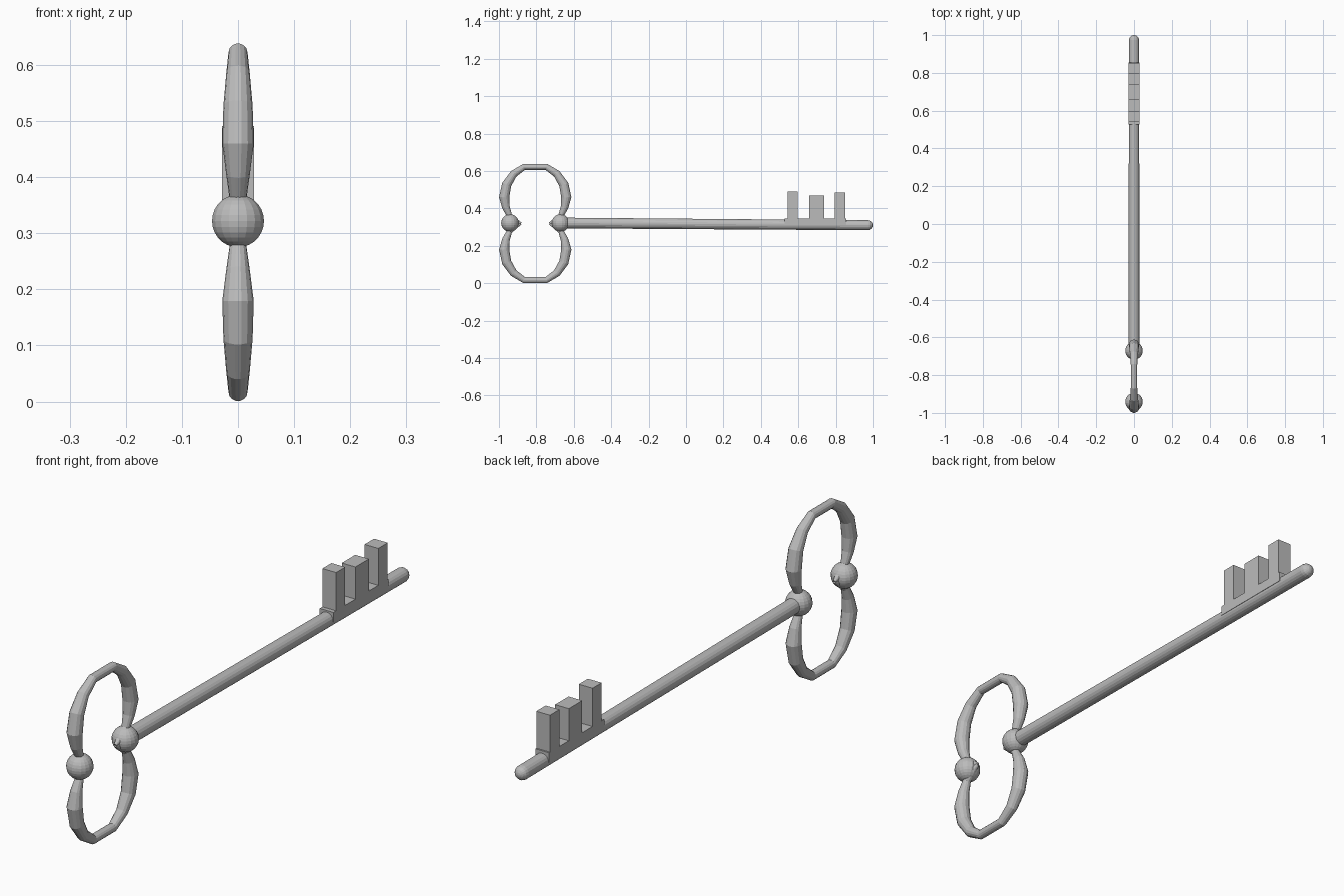
import bpy, bmesh, math
from mathutils import Vector

cube = bpy.data.objects.get("Cube")
if cube:
    bpy.data.objects.remove(cube, do_unlink=True)

metal = bpy.data.materials.new("grey_metal")
metal.use_nodes = True
GREY = (0.5, 0.5, 0.5, 1)
metal.diffuse_color = GREY
metal.node_tree.nodes["Principled BSDF"].inputs["Base Color"].default_value = GREY

MID_Y, MID_Z = -0.806, 0.3195      # centre of the bow


def finish(name, bm):
    bmesh.ops.recalc_face_normals(bm, faces=bm.faces)
    mesh = bpy.data.meshes.new(name)
    bm.to_mesh(mesh)
    bm.free()
    mesh.materials.append(metal)
    obj = bpy.data.objects.new(name, mesh)
    bpy.context.collection.objects.link(obj)
    return obj


def tube(name, path, sides):
    """Loft circles along (y, z, radius) stations lying in the x = 0 plane."""
    bm = bmesh.new()
    pts = [Vector((0, y, z)) for y, z, r in path]
    rings = []
    for i, (y, z, r) in enumerate(path):
        before = pts[max(i - 1, 0)]
        after = pts[min(i + 1, len(pts) - 1)]
        tangent = Vector((0, 0, 0))
        if before != pts[i]:
            tangent += (pts[i] - before).normalized()
        if after != pts[i]:
            tangent += (after - pts[i]).normalized()
        across = Vector((1, 0, 0))
        normal = tangent.normalized().cross(across)
        ring = []
        for k in range(sides):
            a = math.tau * k / sides
            ring.append(bm.verts.new(pts[i] + r * (math.cos(a) * across + math.sin(a) * normal)))
        rings.append(ring)
    for a, b in zip(rings, rings[1:]):
        for k in range(sides):
            n = (k + 1) % sides
            bm.faces.new((a[k], a[n], b[n], b[k]))
    bm.faces.new(rings[0])
    bm.faces.new(rings[-1])
    return finish(name, bm)


# Bow: two tapered loops, one above and one below the middle
half = [(0.076, 0.0, 0.006), (0.1, 0.012, 0.012), (0.137, 0.042, 0.015), (0.156, 0.085, 0.021)]
for angle, radius in ((0, 0.028), (23, 0.026), (46, 0.021), (69, 0.017)):
    t = math.radians(angle)
    half.append((0.166 * math.cos(t), 0.14 + 0.174 * math.sin(t), radius))
loop = half + [(-u, v, r) for u, v, r in reversed(half)]
for name, side in (("upper_bow_loop", 1), ("lower_bow_loop", -1)):
    tube(name, [(MID_Y + u, MID_Z + side * v, r) for u, v, r in loop], 14)

# Balls joining the loops
for name, side in (("end_ball", -1), ("collar_ball", 1)):
    bm = bmesh.new()
    bmesh.ops.create_uvsphere(bm, u_segments=18, v_segments=14, radius=0.047)
    bmesh.ops.translate(bm, verts=bm.verts, vec=(0, MID_Y + side * 0.135, 0.322))
    finish(name, bm)

# Shaft, slightly sloping, with a rounded tip
shaft = [(-0.67, 0.322, 0.029)]
for angle in (0, 25, 50, 70, 85):
    t = math.radians(angle)
    shaft.append((0.973 + 0.027 * math.sin(t), 0.31, 0.027 * math.cos(t)))
tube("shaft", shaft, 18)

# Bit: base plate and three teeth extruded from one profile
BASE = 0.347
outline = [(0.527, 0.31), (0.527, BASE)]
for start, end, top in ((0.543, 0.597, 0.491), (0.658, 0.738, 0.468), (0.794, 0.85, 0.486)):
    outline += [(start, BASE), (start, top), (end, top), (end, BASE)]
outline += [(0.856, BASE), (0.856, 0.31)]
bm = bmesh.new()
face = bm.faces.new([bm.verts.new((-0.0285, y, z)) for y, z in outline])
out = bmesh.ops.extrude_face_region(bm, geom=[face])
moved = [v for v in out["geom"] if isinstance(v, bmesh.types.BMVert)]
bmesh.ops.translate(bm, verts=moved, vec=(0.057, 0, 0))
finish("bit_teeth", bm)
